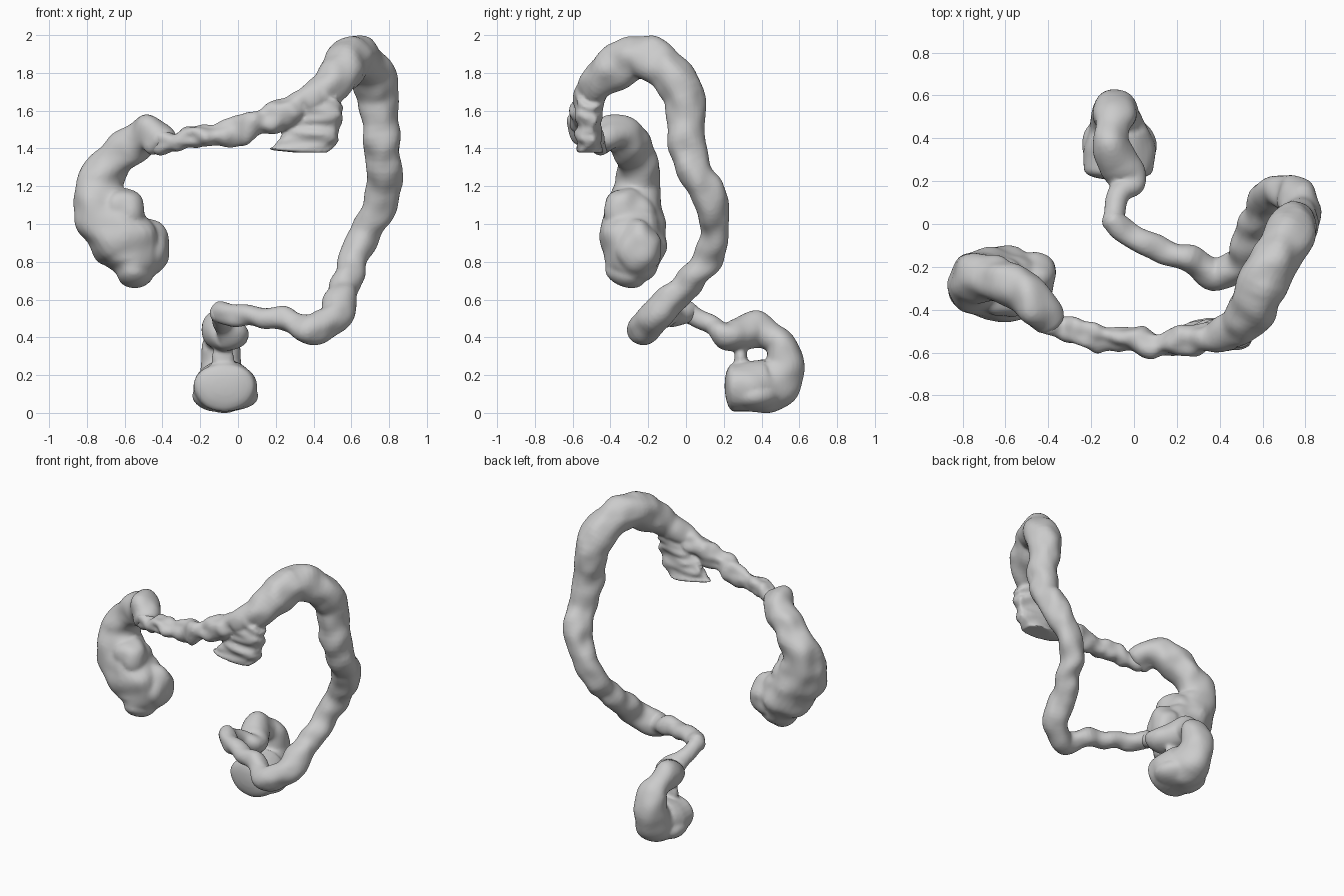
import bpy, bmesh, math
from mathutils import Vector, noise

if "Cube" in bpy.data.objects:
    bpy.data.objects.remove(bpy.data.objects["Cube"])


def spline(pts, steps):
    """Catmull-Rom samples of (x, y, z, side radius, other radius)."""
    p = [pts[0]] + pts + [pts[-1]]
    out = []
    for i in range(1, len(p) - 2):
        for k in range(steps):
            t = k / steps
            out.append([0.5 * (2 * b + (c - a) * t + (2 * a - 5 * b + 4 * c - d) * t * t
                               + (3 * b - a - 3 * c + d) * t ** 3)
                        for a, b, c, d in zip(*p[i - 1:i + 3])])
    return out + [list(pts[-1])]


def lump(v, n, amount, freq):
    return v + n * amount * noise.noise(v * freq)


def bridge(bm, loops):
    """Skin a stack of vertex loops and close both ends."""
    count = len(loops[0])
    for r0, r1 in zip(loops, loops[1:]):
        for k in range(count):
            j = (k + 1) % count
            bm.faces.new((r0[k], r0[j], r1[j], r1[k]))
    bm.faces.new(loops[0][::-1])
    bm.faces.new(loops[-1])


def finish(name, bm):
    bmesh.ops.recalc_face_normals(bm, faces=bm.faces)
    for f in bm.faces:
        f.smooth = True
    me = bpy.data.meshes.new(name)
    bm.to_mesh(me)
    bm.free()
    ob = bpy.data.objects.new(name, me)
    bpy.context.collection.objects.link(ob)
    return ob


def tube(name, pts, ref, dome=(0.6, 0.6), amount=0.02, freq=9, sides=28, steps=7):
    """Sweep a varying ellipse along a path, with rounded ends and soft lumps."""
    s = spline(pts, steps)
    pos = [Vector(q[:3]) for q in s]
    rings, side = [], Vector(ref)
    for i, q in enumerate(s):
        tan = (pos[min(i + 1, len(s) - 1)] - pos[max(i - 1, 0)]).normalized()
        side = (side - tan * side.dot(tan)).normalized()
        rings.append((pos[i], side.copy(), tan.cross(side), tan, q[3], q[4]))

    def cap(ring, depth, sign):
        c, u, w, t, a, b = ring
        r = min(a, b) * depth
        return [(c + t * sign * r * math.sin(g), u, w, t, a * math.cos(g), b * math.cos(g))
                for g in (0.3, 0.6, 0.9, 1.2, 1.45)]

    rings = cap(rings[0], dome[0], -1)[::-1] + rings + cap(rings[-1], dome[1], 1)
    bm = bmesh.new()
    loops = []
    for c, u, w, t, a, b in rings:
        row = []
        for k in range(sides):
            g = 2 * math.pi * k / sides
            n = u * math.cos(g) * a + w * math.sin(g) * b
            row.append(bm.verts.new(lump(c + n, n.normalized(), amount, freq)))
        loops.append(row)
    bridge(bm, loops)
    return finish(name, bm)


def blob(name, centre, size, amount=0.03):
    bm = bmesh.new()
    bmesh.ops.create_icosphere(bm, subdivisions=4, radius=1)
    for v in bm.verts:
        n = v.co.normalized()
        v.co = lump(Vector([c + r * q for c, r, q in zip(centre, size, n)]), n, amount, 9)
    return finish(name, bm)


def fuse(name, parts, voxel=0.011, passes=3):
    """Join overlapping parts and melt them into one smooth skin."""
    bpy.ops.object.select_all(action='DESELECT')
    for p in parts:
        p.select_set(True)
    bpy.context.view_layer.objects.active = parts[0]
    bpy.ops.object.join()
    parts[0].name = name
    m = parts[0].modifiers.new("melt", 'REMESH')
    m.mode, m.voxel_size, m.use_smooth_shade = 'VOXEL', voxel, True
    m = parts[0].modifiers.new("soften", 'SMOOTH')
    m.factor, m.iterations = 0.5, passes


# Bottom pouch curling back, up and forward
pouch = tube("lower_pouch", [
    (-0.07, 0.25, 0.137, 0.16, 0.13), (-0.07, 0.36, 0.14, 0.17, 0.135),
    (-0.08, 0.46, 0.155, 0.13, 0.145), (-0.09, 0.52, 0.25, 0.108, 0.115),
    (-0.09, 0.5, 0.36, 0.102, 0.08), (-0.10, 0.45, 0.405, 0.08, 0.08),
    (-0.11, 0.37, 0.44, 0.085, 0.1),
    (-0.07, 0.28, 0.415, 0.095, 0.085), (-0.03, 0.2, 0.405, 0.095, 0.065),
    (-0.07, 0.14, 0.46, 0.06, 0.05), (-0.09, 0.06, 0.5, 0.05, 0.052),
    (-0.10, 0.01, 0.53, 0.058, 0.058)],
    (1, 0, 0), dome=(0.35, 0.8), amount=0.012)
base = blob("pouch_base", (-0.07, 0.37, 0.095), (0.175, 0.15, 0.09), 0.01)
link = blob("pouch_link", (-0.08, 0.29, 0.28), (0.06, 0.035, 0.09), 0)
fuse("lower_pouch", [pouch, base, link])

# Thin lower run, tall side run and the arch over the top
side = tube("side_tube", [
    (-0.11, 0.02, 0.53, .056, .056), (-0.02, -0.06, 0.515, .06, .06),
    (0.1, -0.115, 0.507, .055, .055), (0.25, -0.16, 0.492, .062, .062),
    (0.38, -0.235, 0.445, .075, .075), (0.49, -0.19, 0.49, .082, .082),
    (0.55, -0.08, 0.6, .083, .083), (0.585, 0.04, 0.72, .077, .077),
    (0.62, 0.12, 0.84, .078, .078), (0.69, 0.152, 0.97, .08, .08),
    (0.76, 0.125, 1.13, .092, .092), (0.775, 0.04, 1.3, .093, .093),
    (0.755, -0.005, 1.5, .099, .099), (0.745, -0.01, 1.68, .107, .107),
    (0.69, -0.11, 1.82, .115, .115), (0.61, -0.25, 1.885, .115, .115),
    (0.56, -0.38, 1.82, .115, .115), (0.48, -0.48, 1.72, .09, .09),
    (0.36, -0.53, 1.65, .07, .07)],
    (0, 0, 1), amount=0.022)

# Collapsed, ragged cross run
cross = tube("cross_tube", [
    (0.46, -0.5, 1.69, .075, .075), (0.34, -0.53, 1.63, .07, .075),
    (0.22, -0.545, 1.57, .065, .075), (0.1, -0.56, 1.53, .06, .075),
    (-0.02, -0.54, 1.5, .055, .075), (-0.13, -0.525, 1.47, .055, .06),
    (-0.24, -0.515, 1.465, .07, .06), (-0.34, -0.49, 1.435, .055, .045),
    (-0.43, -0.44, 1.45, .06, .06)],
    (0, 1, 0), amount=0.035, freq=12, steps=12)

# Torn flap hanging below the cross run: creased slab narrowing to a tip
outline = [(0.11, 1.38), (0.19, 1.41), (0.25, 1.5), (0.32, 1.6), (0.42, 1.67),
           (0.53, 1.67), (0.56, 1.57), (0.53, 1.5), (0.53, 1.43), (0.48, 1.378)]
bm = bmesh.new()
loops = []
for i in range(20):
    z = 1.379 + 0.288 * i / 19
    xs = [xa + (xb - xa) * (z - za) / (zb - za)
          for (xa, za), (xb, zb) in zip(outline, outline[1:] + outline[:1])
          if (za - z) * (zb - z) <= 0 and za != zb]
    lo, hi = min(xs), max(xs)
    row = []
    for k in range(44):
        g = 2 * math.pi * k / 44
        c, s = math.cos(g), math.sin(g)
        x = (lo + hi) / 2 + (hi - lo) / 2 * c
        y = -0.515 + 0.068 * math.copysign(abs(s) ** 0.6, s) * min(1, 0.5 + (x - 0.11) * 2)
        y += 0.025 * noise.noise(Vector((x * 5, s, z * 22)))
        x += 0.02 * noise.noise(Vector((s * 2, c, z * 25)))
        row.append(bm.verts.new((x, y, z)))
    loops.append(row)
bridge(bm, loops)
flap = finish("hanging_flap", bm)
fuse("long_run_with_flap", [side, cross, flap], 0.01, 2)

# Wide far bend running down into the blind sac, with its side bulges
far = tube("far_tube", [
    (-0.41, -0.45, 1.44, .07, .09), (-0.46, -0.38, 1.48, .09, .095),
    (-0.55, -0.29, 1.43, .1, .105), (-0.66, -0.25, 1.33, .105, .11),
    (-0.735, -0.26, 1.21, .12, .12), (-0.715, -0.28, 1.08, .165, .15),
    (-0.65, -0.285, 0.98, .17, .175), (-0.58, -0.285, 0.88, .17, .18),
    (-0.55, -0.3, 0.79, .14, .145), (-0.545, -0.32, 0.73, .1, .09)],
    (0, 1, 0), dome=(0.6, 0.7), amount=0.03, freq=8)
bulge = blob("sac_bulge", (-0.49, -0.25, 0.87), (0.125, 0.125, 0.16))
upper = blob("sac_upper", (-0.61, -0.31, 1.06), (0.11, 0.14, 0.13))
fuse("far_bend_and_sac", [far, bulge, upper], 0.012, 5)
